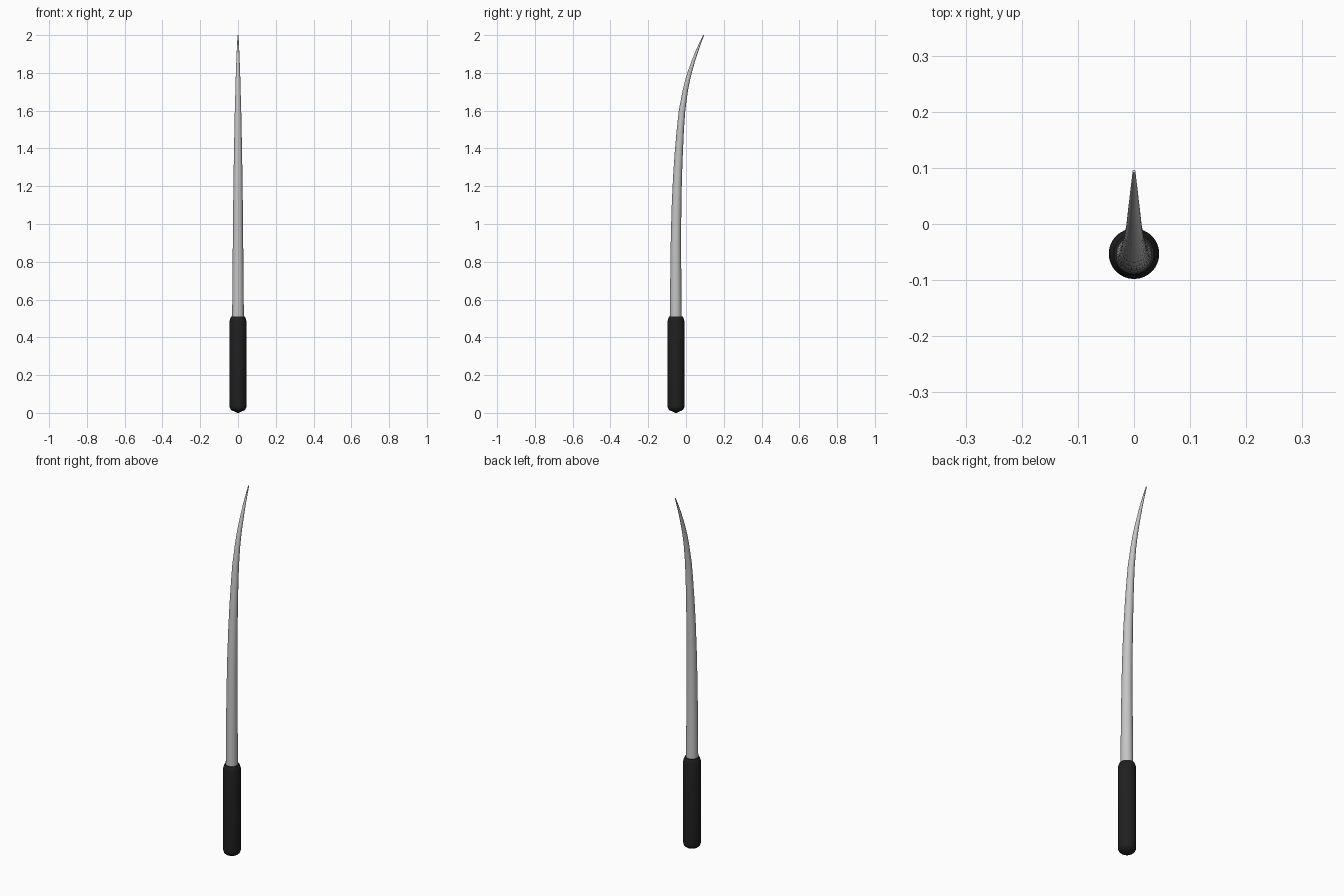
import bpy, bmesh, math
from mathutils import Vector

if "Cube" in bpy.data.objects:
    bpy.data.objects.remove(bpy.data.objects["Cube"])

SIDES = 32


def material(name, value):
    m = bpy.data.materials.new(name)
    m.diffuse_color = (value, value, value, 1)
    m.use_nodes = True
    m.node_tree.nodes["Principled BSDF"].inputs["Base Color"].default_value = m.diffuse_color
    return m


def tube(name, stations, mat, angle):
    """Sweep a circle along (y, z, radius) stations, square to the path."""
    bm = bmesh.new()
    pts = [Vector((0, y, z)) for y, z, r in stations]
    rings = []
    for i, (y, z, r) in enumerate(stations):
        t = (pts[min(i + 1, len(pts) - 1)] - pts[max(i - 1, 0)]).normalized()
        side = Vector((1, 0, 0))
        across = t.cross(side)
        rings.append([bm.verts.new(pts[i] + r * (math.cos(a) * side + math.sin(a) * across))
                      for a in (math.tau * k / SIDES for k in range(SIDES))])
    for low, high in zip(rings, rings[1:]):
        for k in range(SIDES):
            n = (k + 1) % SIDES
            bm.faces.new((low[k], low[n], high[n], high[k]))
    bm.faces.new(list(reversed(rings[0])))
    bm.faces.new(rings[-1])
    bmesh.ops.recalc_face_normals(bm, faces=bm.faces)
    me = bpy.data.meshes.new(name)
    bm.to_mesh(me)
    bm.free()
    me.materials.append(mat)
    ob = bpy.data.objects.new(name, me)
    bpy.context.collection.objects.link(ob)
    bpy.ops.object.select_all(action='DESELECT')
    ob.select_set(True)
    bpy.context.view_layer.objects.active = ob
    bpy.ops.object.shade_smooth_by_angle(angle=math.radians(angle))
    return ob


steel = material("steel grey", 0.56)
grip = material("grip black", 0.014)

# Handle: straight grip with a domed foot and a chamfered top
HY = -0.053
handle = [(HY, 0.0, 0.003), (HY, 0.007, 0.018), (HY, 0.013, 0.032), (HY, 0.02, 0.040),
          (HY, 0.03, 0.044), (HY, 0.04, 0.045), (HY, 0.485, 0.045),
          (HY, 0.50, 0.041), (HY, 0.51, 0.036)]
tube("handle", handle, grip, 40)

# Blade: round taper bending back (+y) towards a fine tip
blade = [(-0.054, 0.48, 0.031), (-0.054, 0.65, 0.030), (-0.054, 0.80, 0.0285),
         (-0.053, 0.95, 0.027), (-0.050, 1.10, 0.0255), (-0.045, 1.25, 0.0235),
         (-0.038, 1.38, 0.0215), (-0.030, 1.50, 0.019), (-0.021, 1.60, 0.017),
         (-0.005, 1.70, 0.014), (0.008, 1.76, 0.0125), (0.022, 1.81, 0.011),
         (0.038, 1.86, 0.009), (0.056, 1.91, 0.007), (0.076, 1.96, 0.0045),
         (0.094, 2.0, 0.0025)]
tube("blade", blade, steel, 40)
